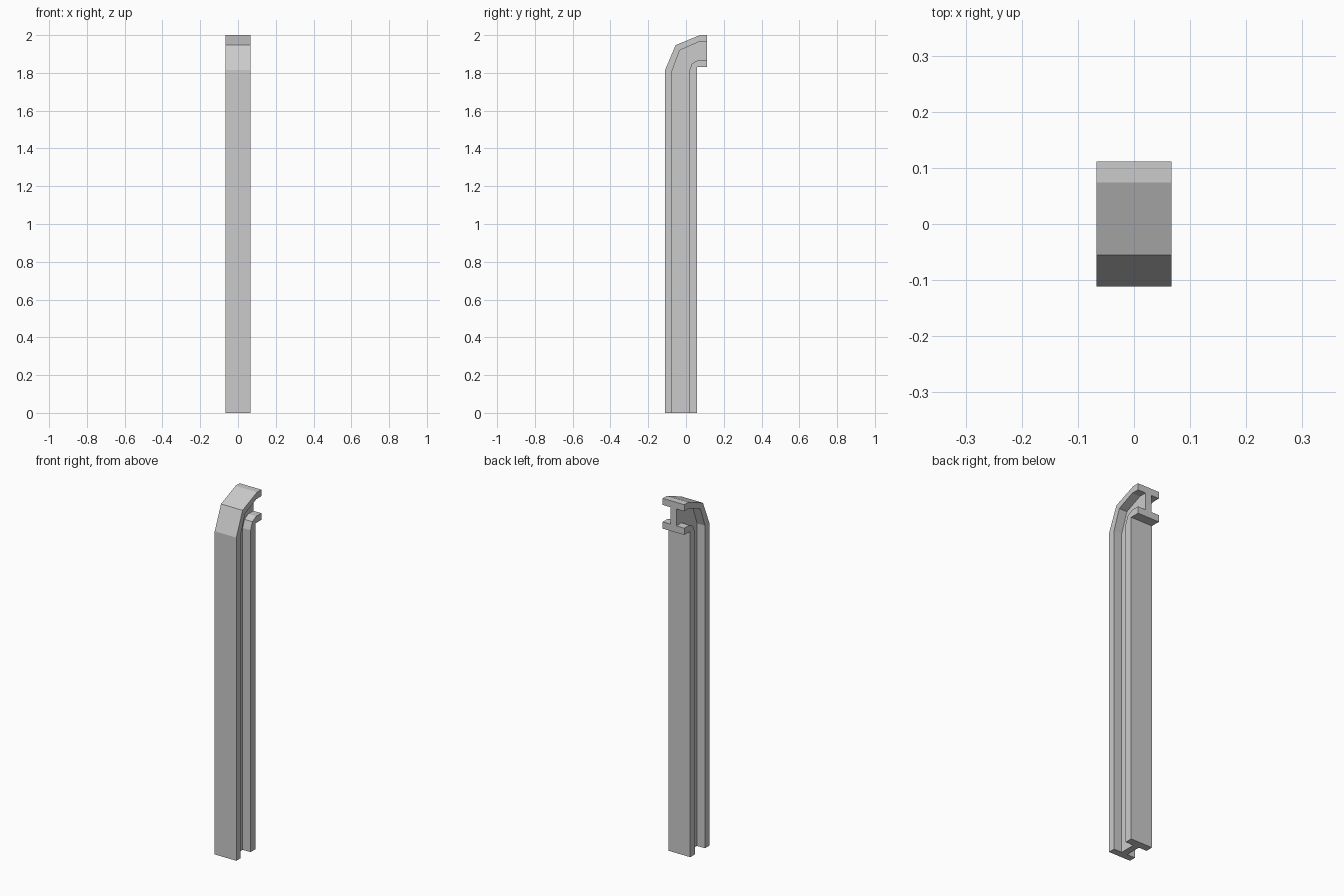
import bpy, bmesh

cube = bpy.data.objects.get("Cube")
if cube:
    bpy.data.objects.remove(cube, do_unlink=True)

# Side-view lines (y, z) of the beam, each with one point per station
OUTER = [(-.111, 0), (-.111, 1.815), (-.055, 1.947), (.074, 2), (.111, 2)]
OUTER_INSIDE = [(-.073, 0), (-.073, 1.812), (-.033, 1.92), (.066, 1.963), (.111, 1.963)]
BACK_INSIDE = [(.016, 0), (.016, 1.808), (.032, 1.85), (.066, 1.868), (.111, 1.868)]
CORNER = (.058, 1.83)
BACK = [(.058, 0), CORNER, CORNER, CORNER, (.111, 1.83)]
FLANGE, WEB = .067, .018  # half widths

# One half of the I-section, from front to back, then mirrored into a ring
half = [(OUTER, FLANGE), (OUTER_INSIDE, FLANGE), (OUTER_INSIDE, WEB),
        (BACK_INSIDE, WEB), (BACK_INSIDE, FLANGE), (BACK, FLANGE)]
section = half + [(line, -x) for line, x in reversed(half)]
count = len(section)

# Loft the section through the stations
bm = bmesh.new()
rings = [[bm.verts.new((x, *line[s])) for line, x in section]
         for s in range(len(OUTER))]
for a, b in zip(rings, rings[1:]):
    for i in range(count):
        j = (i + 1) % count
        bm.faces.new((a[i], a[j], b[j], b[i]))

# End caps: front flange, web, back flange
for ring in (rings[0], rings[-1]):
    for ids in ((0, 1, 2, 9, 10, 11), (2, 3, 8, 9), (3, 4, 5, 6, 7, 8)):
        bm.faces.new([ring[i] for i in ids])

bmesh.ops.remove_doubles(bm, verts=bm.verts, dist=.0001)
bmesh.ops.recalc_face_normals(bm, faces=bm.faces)
mesh = bpy.data.meshes.new("bent_beam")
bm.to_mesh(mesh)
bm.free()

# Plain grey
grey = bpy.data.materials.new("light_grey")
grey.use_nodes = True
colour = (.6, .6, .6, 1)
grey.diffuse_color = colour
grey.node_tree.nodes["Principled BSDF"].inputs["Base Color"].default_value = colour
mesh.materials.append(grey)

beam = bpy.data.objects.new("bent_beam", mesh)
bpy.context.collection.objects.link(beam)
